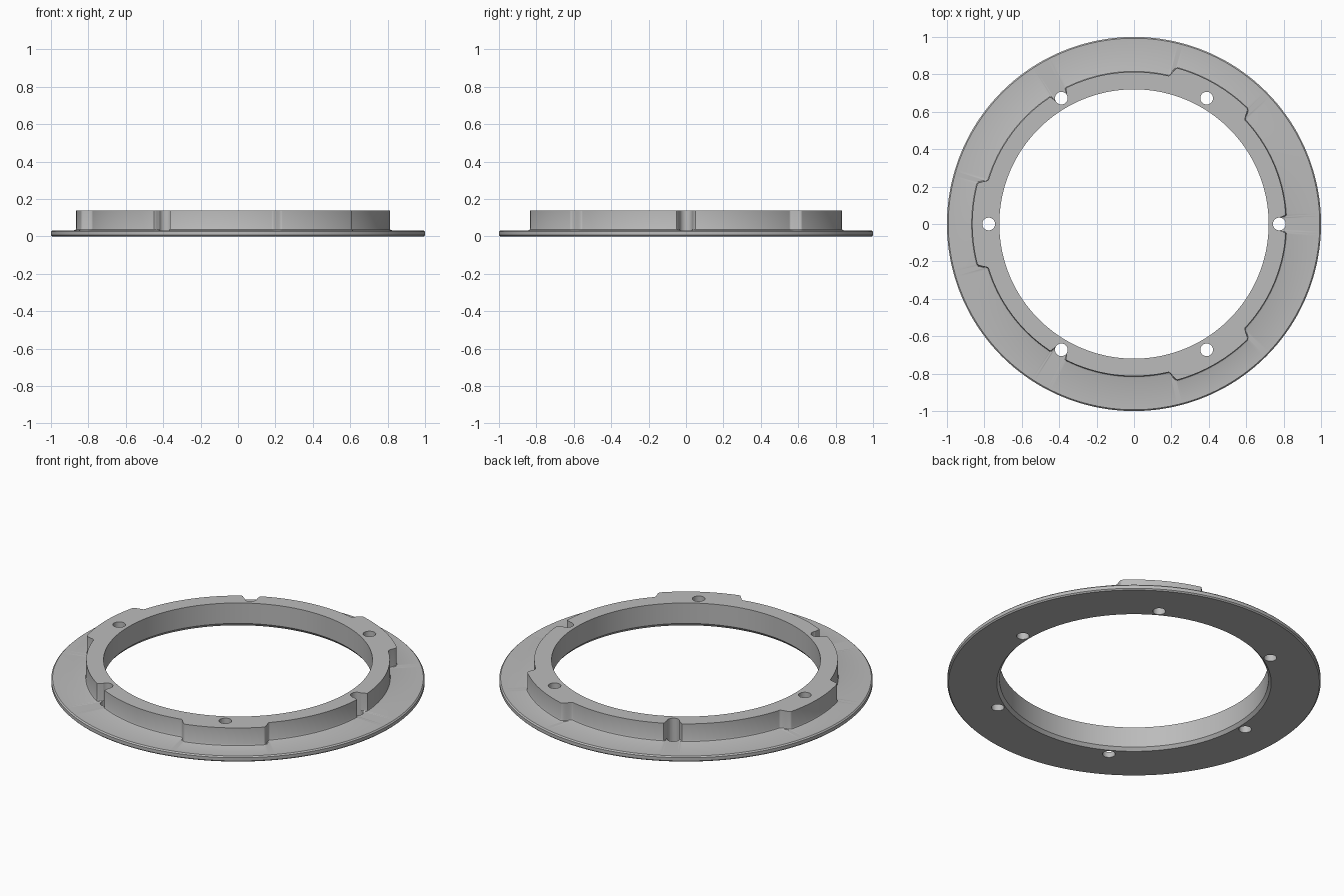
import bpy, bmesh
from math import sin, cos, radians, pi
from mathutils import Matrix

if "Cube" in bpy.data.objects:
    bpy.data.objects.remove(bpy.data.objects["Cube"])

STEPS = 1440
BORE, COLLAR, LOBE, BOLT = 0.72, 0.813, 0.865, 0.777
HOLE = 0.034
FLANGE_TOP, TOP = 0.033, 0.139

metal = bpy.data.materials.new("satin grey metal")
metal.use_nodes = True
grey = (0.5, 0.5, 0.5, 1)
metal.diffuse_color = grey
metal.node_tree.nodes["Principled BSDF"].inputs["Base Color"].default_value = grey


def ease(a, b, v):
    t = min(max((v - a) / (b - a), 0), 1)
    return t * t * (3 - 2 * t)


def collar_radius(deg):
    """Three notches and three wider lobes alternate around the collar."""
    from_notch = abs((deg + 60) % 120 - 60)
    from_lobe = 60 - from_notch
    r = BOLT + (COLLAR - BOLT) * ease(2.3, 3.5, from_notch)
    return r + (LOBE - COLLAR) * (1 - ease(14.3, 17, from_lobe))


def section(deg):
    """Closed cross-section of the ring at one angle."""
    r = collar_radius(deg)
    return [(BORE + 0.015, 0), (0.993, 0), (1, 0.007), (1, FLANGE_TOP - 0.007),
            (0.993, FLANGE_TOP), (r + 0.011, FLANGE_TOP), (r + 0.003, FLANGE_TOP + 0.003),
            (r, FLANGE_TOP + 0.011), (r, TOP), (BORE, TOP), (BORE, 0.018)]


def make_object(name, bm):
    bmesh.ops.recalc_face_normals(bm, faces=bm.faces)
    mesh = bpy.data.meshes.new(name)
    bm.to_mesh(mesh)
    bm.free()
    mesh.materials.append(metal)
    obj = bpy.data.objects.new(name, mesh)
    bpy.context.collection.objects.link(obj)
    return obj


# Flange and lobed collar, swept around the axis
bm = bmesh.new()
loops = []
for i in range(STEPS):
    deg = i * 360 / STEPS
    a = radians(deg)
    loops.append([bm.verts.new((r * cos(a), r * sin(a), z)) for r, z in section(deg)])
for i, here in enumerate(loops):
    after = loops[(i + 1) % STEPS]
    for j in range(len(here)):
        k = (j + 1) % len(here)
        bm.faces.new((here[j], after[j], after[k], here[k]))
ring = make_object("mount_ring", bm)

# Six screw holes
bm = bmesh.new()
for i in range(6):
    a = i * pi / 3
    bmesh.ops.create_cone(bm, cap_ends=True, segments=48, radius1=HOLE, radius2=HOLE, depth=0.5,
                          matrix=Matrix.Translation((BOLT * cos(a), BOLT * sin(a), 0.07)))
cutter = make_object("screw_hole_cutter", bm)
cutter.hide_render = True

cut = ring.modifiers.new("screw_holes", "BOOLEAN")
cut.operation = "DIFFERENCE"
cut.solver = "EXACT"
cut.object = cutter

bpy.ops.object.select_all(action="DESELECT")
ring.select_set(True)
bpy.context.view_layer.objects.active = ring
bpy.ops.object.modifier_apply(modifier=cut.name)
bpy.data.objects.remove(cutter)
bpy.ops.object.shade_smooth_by_angle(angle=radians(30))
